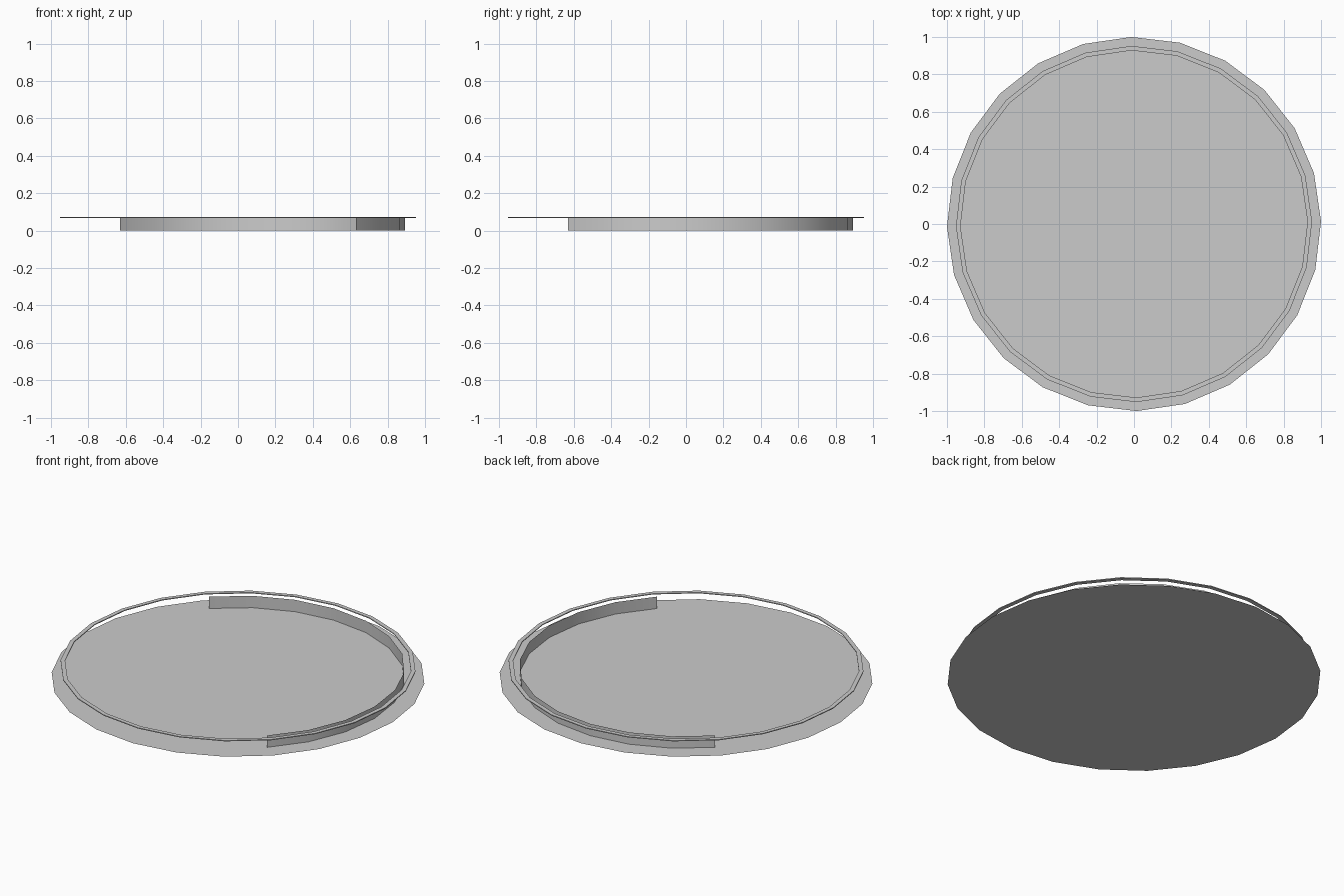
import bpy, bmesh
from math import sin, cos, radians

if "Cube" in bpy.data.objects:
    bpy.data.objects.remove(bpy.data.objects["Cube"])

SIDES = 24
TURN = 0.8  # slight twist of the round parts, degrees


def finish(name, bm, smooth=False):
    bmesh.ops.recalc_face_normals(bm, faces=bm.faces)
    mesh = bpy.data.meshes.new(name)
    bm.to_mesh(mesh)
    bm.free()
    obj = bpy.data.objects.new(name, mesh)
    bpy.context.collection.objects.link(obj)
    if smooth:
        for p in mesh.polygons:
            p.use_smooth = True
        mesh.set_sharp_from_angle(angle=radians(40))
    return obj


def sweep(name, profile, start, end, steps, closed_profile=False):
    """Turn a (radius, z) profile around the z axis from start to end degrees."""
    bm = bmesh.new()
    full = abs(end - start) >= 360
    rows = []
    for i in range(steps if full else steps + 1):
        a = radians(start + (end - start) * i / steps)
        rows.append([bm.verts.new((r * cos(a), r * sin(a), z)) for r, z in profile])
    n = len(profile)
    for i in range(steps):
        a, b = rows[i], rows[(i + 1) % len(rows)]
        for j in range(n if closed_profile else n - 1):
            k = (j + 1) % n
            bm.faces.new((a[j], b[j], b[k], a[k]))
    return finish(name, bm, True)


# flat base plate
bm = bmesh.new()
bm.faces.new([bm.verts.new((cos(radians(TURN + 15 * i)), sin(radians(TURN + 15 * i)), 0))
              for i in range(SIDES)])
plate = finish("base_plate", bm)
for p in plate.data.polygons:
    if p.normal.z < 0:
        p.flip()

# half-round upright wall
sweep("half_wall", [(0.893, 0), (0.893, 0.07)], -45, 135, SIDES // 2)

# thin raised rim ring
sweep("rim_ring", [(0.928, 0.068), (0.952, 0.068), (0.952, 0.073), (0.928, 0.073)],
      TURN, TURN + 360, SIDES, True)
